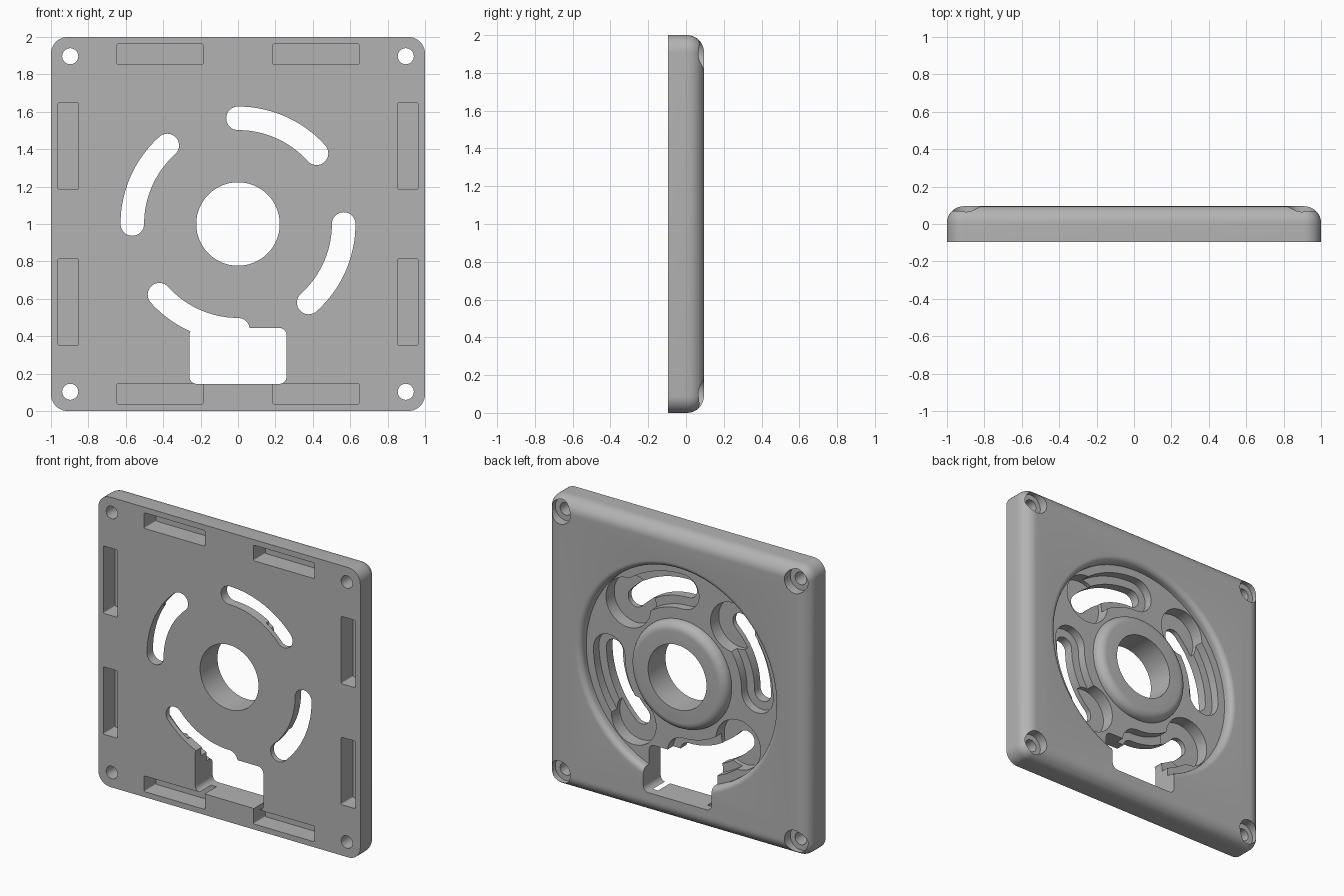
import bpy, bmesh
from math import sin, cos, pi, radians
from mathutils import Vector, Matrix

cube = bpy.data.objects.get("Cube")
if cube:
    bpy.data.objects.remove(cube, do_unlink=True)

BACK, FRONT, MID = 0.095, -0.095, 1.0   # plate faces and centre height
CLEAR = 0.2                             # cutters reach past the faces
EDGE = 0.09
RING = 0.565                            # radius of the slot ring

grey = bpy.data.materials.new("plain_grey")
grey.use_nodes = True
colour = (0.45, 0.45, 0.45, 1)
grey.diffuse_color = colour
grey.node_tree.nodes["Principled BSDF"].inputs["Base Color"].default_value = colour


def make_object(name, bm):
    bmesh.ops.recalc_face_normals(bm, faces=bm.faces)
    mesh = bpy.data.meshes.new(name)
    bm.to_mesh(mesh)
    bm.free()
    mesh.materials.append(grey)
    obj = bpy.data.objects.new(name, mesh)
    bpy.context.collection.objects.link(obj)
    return obj


def arc(cx, cz, r, a0, a1, n):
    """Points on an arc, angles in degrees."""
    steps = [radians(a0 + (a1 - a0) * i / n) for i in range(n + 1)]
    return [(cx + r * cos(a), cz + r * sin(a)) for a in steps]


def circle(cx, cz, r, n=48):
    return arc(cx, cz, r, 0, 360, n)[:-1]


def rounded_rect(cx, cz, w, h, r):
    pts = []
    for sx, sz, a in ((1, 1, 0), (-1, 1, 90), (-1, -1, 180), (1, -1, 270)):
        pts += arc(cx + sx * (w / 2 - r), cz + sz * (h / 2 - r), r, a, a + 90, 6)
    return pts


def curved_slot(start, end, half):
    """Round-ended slot along the ring, from the start angle down to the end angle."""
    sx, sz = RING * cos(radians(start)), RING * sin(radians(start))
    ex, ez = RING * cos(radians(end)), RING * sin(radians(end))
    return (arc(0, 0, RING + half, start, end, 24)
            + arc(ex, ez, half, end, end - 180, 16)[1:]
            + arc(0, 0, RING - half, end, start, 24)[1:]
            + arc(sx, sz, half, start + 180, start, 16)[1:-1])


def prism(bm, pts, y0, y1):
    face = bm.faces.new([bm.verts.new((x, y0, z + MID)) for x, z in pts])
    geom = bmesh.ops.extrude_face_region(bm, geom=[face])["geom"]
    verts = [g for g in geom if isinstance(g, bmesh.types.BMVert)]
    bmesh.ops.translate(bm, verts=verts, vec=(0, y1 - y0, 0))


def cut(target, name, bm):
    cutter = make_object(name, bm)
    cutter.hide_render = True
    mod = target.modifiers.new(name, "BOOLEAN")
    mod.operation, mod.solver, mod.object = "DIFFERENCE", "EXACT", cutter
    bpy.context.view_layer.objects.active = target
    bpy.ops.object.modifier_apply(modifier=mod.name)
    bpy.data.objects.remove(cutter, do_unlink=True)


# Plate, rounded everywhere except around the flat front face
bm = bmesh.new()
bmesh.ops.create_cube(bm, size=1)
bmesh.ops.scale(bm, verts=bm.verts, vec=(2, BACK - FRONT, 2))
bmesh.ops.translate(bm, verts=bm.verts, vec=(0, 0, MID))
edges = [e for e in bm.edges if any(v.co.y > 0 for v in e.verts)]
bmesh.ops.bevel(bm, geom=edges, offset=EDGE, segments=10, profile=0.5, affect="EDGES")
plate = make_object("mounting_plate", bm)

# Ring recess in the back, leaving a rounded hub and a rounded rim
floor, hub, hub_round, rim, rim_round = 0.03, 0.37, 0.06, 0.74, 0.04
profile = [(hub - hub_round, CLEAR)]
profile += arc(hub - hub_round, BACK - hub_round, hub_round, 90, 0, 8)
profile += [(hub, floor), (rim, floor)]
profile += arc(rim + rim_round, BACK - rim_round, rim_round, 180, 90, 8)
profile += [(rim + rim_round, CLEAR)]
bm = bmesh.new()
loop = [bm.verts.new((r, y, 0)) for r, y in profile]
loop_edges = [bm.edges.new((a, b)) for a, b in zip(loop, loop[1:] + loop[:1])]
bmesh.ops.spin(bm, geom=loop + loop_edges, cent=(0, 0, 0), axis=(0, 1, 0),
               angle=2 * pi, steps=96)
bmesh.ops.remove_doubles(bm, verts=bm.verts, dist=0.0001)
bmesh.ops.translate(bm, verts=bm.verts, vec=(0, 0, MID))
cut(plate, "ring_recess", bm)

# Four curved slots: stepped groove, wide entry bore and the through slot
for start in (90, 0, -90, -180):
    end = start - 48
    a = radians(end)
    shapes = (("groove", curved_slot(start, end, 0.12), -0.03, CLEAR),
              ("entry_bore", circle(RING * cos(a), RING * sin(a), 0.17), -0.06, CLEAR),
              ("through_slot", curved_slot(start, end, 0.063), -CLEAR, CLEAR))
    for name, pts, y0, y1 in shapes:
        bm = bmesh.new()
        prism(bm, pts, y0, y1)
        cut(plate, name, bm)

# Centre hole and screw holes
bm = bmesh.new()
prism(bm, circle(0, 0, 0.223, 64), -CLEAR, CLEAR)
corners = [(sx * 0.897, sz * 0.897) for sx in (-1, 1) for sz in (-1, 1)]
for x, z in corners:
    prism(bm, circle(x, z, 0.043, 32), -CLEAR, CLEAR)
cut(plate, "holes", bm)

# Screw head counterbores in the back
bm = bmesh.new()
for x, z in corners:
    prism(bm, circle(x, z, 0.08, 32), 0.03, CLEAR)
cut(plate, "counterbores", bm)

# Cable window
bm = bmesh.new()
prism(bm, rounded_rect(0, -0.705, 0.52, 0.3, 0.04), -CLEAR, CLEAR)
cut(plate, "cable_window", bm)

# Eight magnet pockets along the front edges
bm = bmesh.new()
for side in (-0.908, 0.908):
    for along in (-0.417, 0.417):
        prism(bm, rounded_rect(along, side, 0.465, 0.108, 0.008), -CLEAR, 0.035)
        prism(bm, rounded_rect(side, along, 0.108, 0.465, 0.008), -CLEAR, 0.035)
cut(plate, "magnet_pockets", bm)

bpy.ops.object.select_all(action="DESELECT")
plate.select_set(True)
bpy.context.view_layer.objects.active = plate
bpy.ops.object.shade_smooth_by_angle(angle=radians(30))
